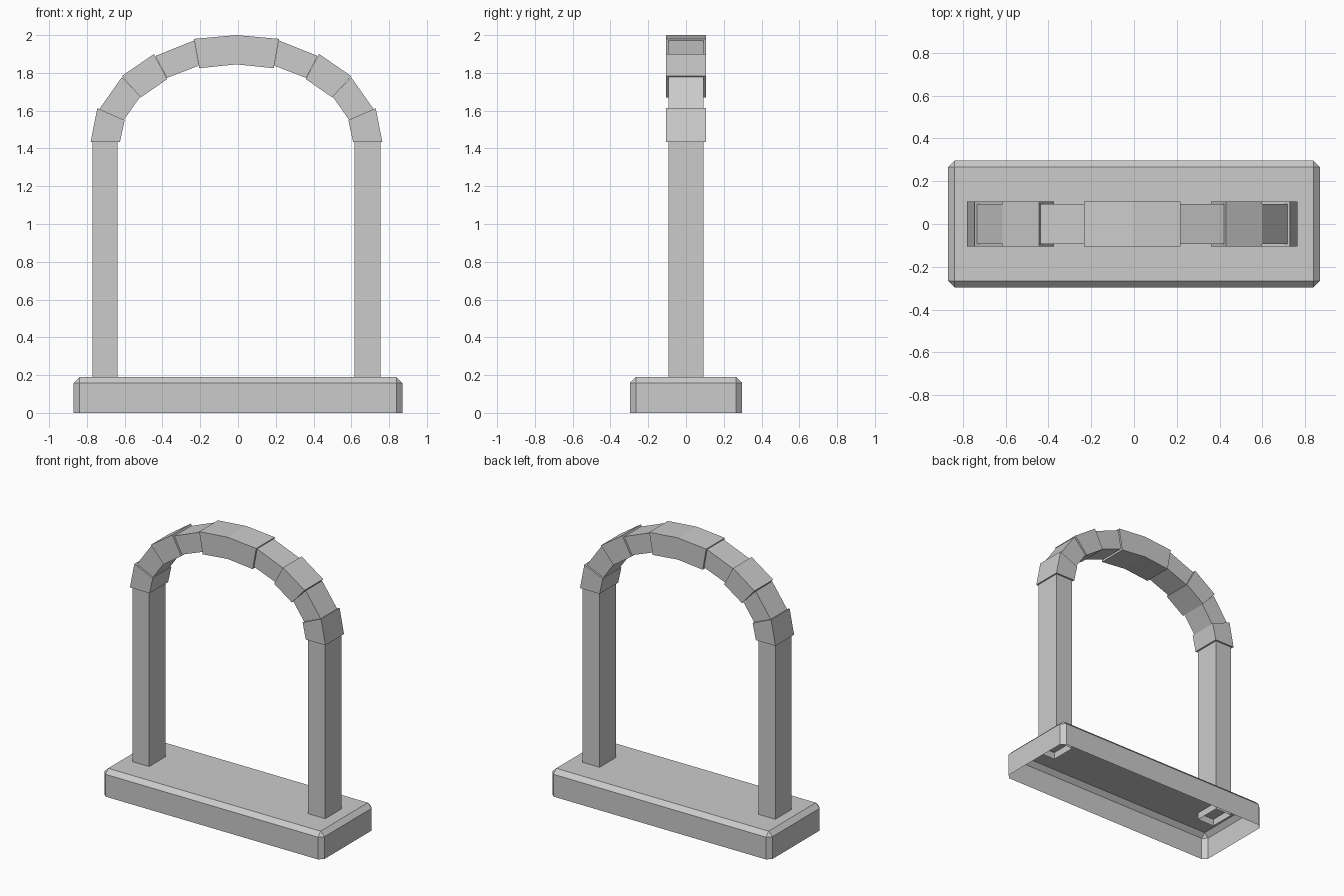
import bpy, bmesh

if "Cube" in bpy.data.objects:
    bpy.data.objects.remove(bpy.data.objects["Cube"])

AXIS = -0.008  # the arch sits slightly left of the base centre


def finish(name, bm):
    me = bpy.data.meshes.new(name)
    bm.to_mesh(me)
    bm.free()
    ob = bpy.data.objects.new(name, me)
    bpy.context.collection.objects.link(ob)
    return ob


def box(x0, x1, y, z0, z1):
    """Box open at the bottom."""
    bm = bmesh.new()
    bmesh.ops.create_cube(bm, size=1)
    for v in bm.verts:
        v.co.x = x1 if v.co.x > 0 else x0
        v.co.y = y if v.co.y > 0 else -y
        v.co.z = z1 if v.co.z > 0 else z0
    bm.normal_update()
    bmesh.ops.delete(bm, geom=[f for f in bm.faces if f.normal.z < -0.5], context='FACES_ONLY')
    return bm


def block(name, pts, y):
    """Arch stone: front outline pushed through the depth."""
    bm = bmesh.new()
    face = bm.faces.new([bm.verts.new((x, -y, z)) for x, z in pts])
    ext = bmesh.ops.extrude_face_region(bm, geom=[face], use_keep_orig=True)
    for g in ext["geom"]:
        if isinstance(g, bmesh.types.BMVert):
            g.co.y = y
    bmesh.ops.recalc_face_normals(bm, faces=bm.faces)
    return finish(name, bm)


def flip(pts):
    return [(2 * AXIS - x, z) for x, z in pts]


# Chamfered hollow base
bm = box(-0.87, 0.87, 0.297, 0, 0.19)
edges = [e for e in bm.edges if max(v.co.z for v in e.verts) > 0.1]
bmesh.ops.bevel(bm, geom=edges, offset=0.031, segments=1, affect='EDGES', profile=0.5)
finish("base", bm)

# Posts, sunk a little through the base top
finish("left_post", box(-0.77, -0.637, 0.093, 0.14, 1.44))
finish("right_post", box(0.617, 0.754, 0.093, 0.14, 1.44))

# Arch stones, alternating wide and narrow
WIDE, NARROW = 0.105, 0.093
stones = [
    ("springer", WIDE, [(-0.78, 1.435), (-0.625, 1.435), (-0.60, 1.55), (-0.745, 1.613)]),
    ("lower_stone", NARROW, [(-0.735, 1.607), (-0.605, 1.55), (-0.517, 1.675), (-0.615, 1.777)]),
    ("middle_stone", WIDE, [(-0.615, 1.783), (-0.515, 1.67), (-0.375, 1.767), (-0.445, 1.90)]),
    ("upper_stone", NARROW, [(-0.437, 1.89), (-0.377, 1.773), (-0.208, 1.838), (-0.232, 1.972)]),
]
for name, y, pts in stones:
    block("left_" + name, pts, y)
    block("right_" + name, flip(pts), y)

half = [(-0.205, 1.825), (-0.233, 1.98)]
block("keystone", half + [(AXIS, 2.0)] + flip(half)[::-1] + [(AXIS, 1.845)], WIDE)
